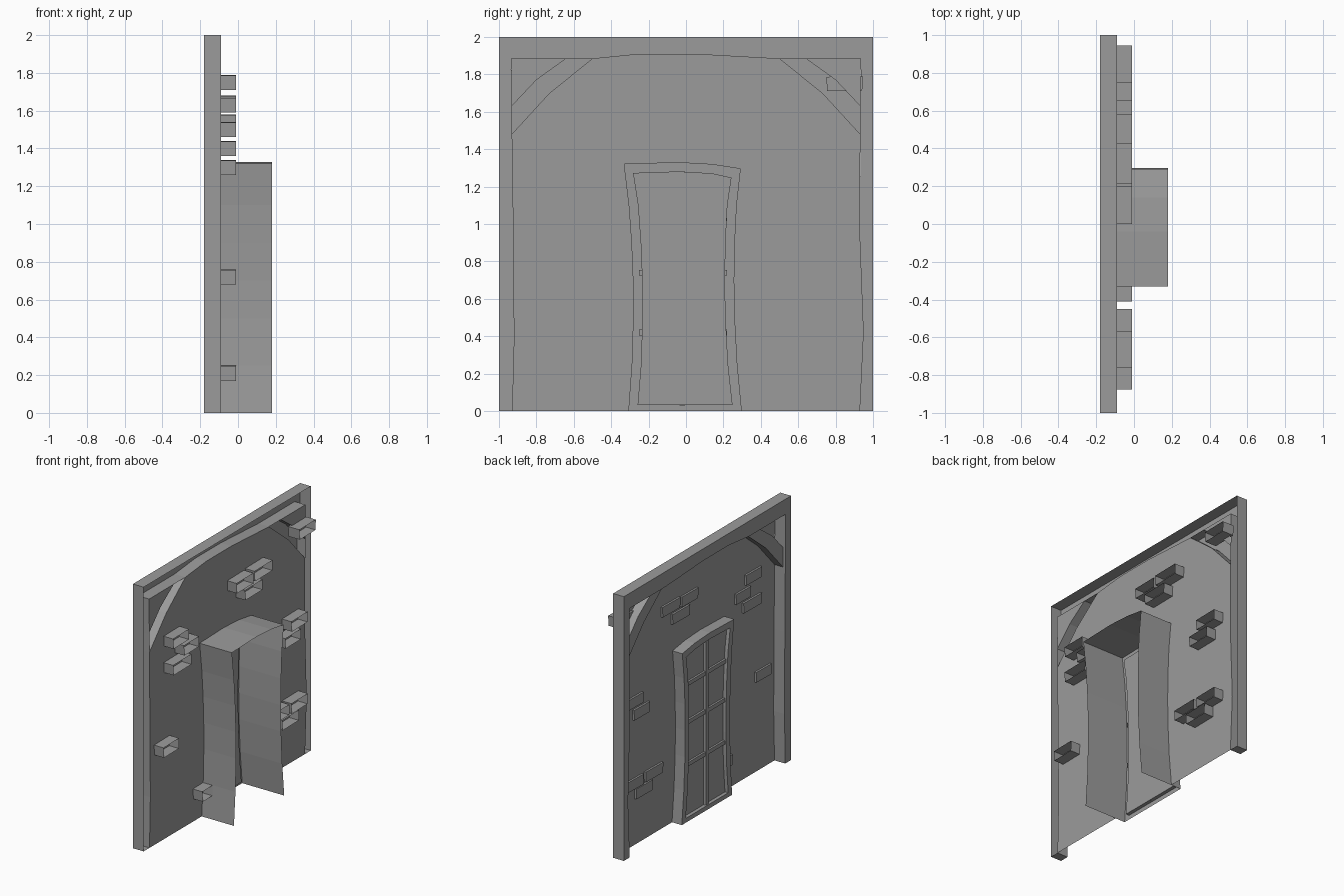
import bpy

if "Cube" in bpy.data.objects:
    bpy.data.objects.remove(bpy.data.objects["Cube"])

FRONT, BACK = -0.18, -0.09   # frame face and wall plane
CASING = -0.172              # door casing face

grey = bpy.data.materials.new("dark_grey")
grey.diffuse_color = (0.33, 0.33, 0.33, 1)
grey.use_nodes = True
grey.node_tree.nodes["Principled BSDF"].inputs["Base Color"].default_value = grey.diffuse_color


def make(name, verts, faces):
    me = bpy.data.meshes.new(name)
    me.from_pydata(verts, [], faces)
    me.validate()
    me.materials.append(grey)
    ob = bpy.data.objects.new(name, me)
    bpy.context.collection.objects.link(ob)
    return ob


def ccw(pts):
    area = sum(a[0] * b[1] - b[0] * a[1] for a, b in zip(pts, pts[1:] + pts[:1]))
    return pts if area > 0 else pts[::-1]


def panel(name, pts, x):
    """Flat outline in (y, z) facing -x."""
    return make(name, [(x, y, z) for y, z in ccw(pts)[::-1]], [tuple(range(len(pts)))])


def shell(name, pts, x0, x1):
    """Outline in (y, z) with a face at x0 and sides to x1, open at the back."""
    pts = ccw(pts)
    n = len(pts)
    verts = [(x0, y, z) for y, z in pts] + [(x1, y, z) for y, z in pts]
    faces = [tuple(range(n))[::-1]]
    faces += [(i, (i + 1) % n, n + (i + 1) % n, n + i) for i in range(n)]
    return make(name, verts, faces)


def ring(name, outer, inner, x0, x1):
    """Flat border between two matching outlines, its inner edge returned to x1."""
    n = len(outer)
    verts = [(x, y, z) for x, loop in ((x0, outer), (x0, inner), (x1, inner)) for y, z in loop]
    faces = []
    for i in range(n):
        j = (i + 1) % n
        faces += [(j, i, n + i, n + j), (n + j, n + i, 2 * n + i, 2 * n + j)]
    return make(name, verts, faces)


def rect(y0, y1, z0, z1):
    return [(y0, z0), (y1, z0), (y1, z1), (y0, z1)]


# Timber frame: crooked posts and a bowed top beam, hollow at the back
opening = [(-0.93, 0), (-0.92, 0.38), (-0.925, 1), (-0.935, 1.885), (-0.5, 1.885),
           (-0.25, 1.91), (0.05, 1.91), (0.5, 1.885), (0.935, 1.885),
           (0.93, 0.95), (0.95, 0.42), (0.93, 0)]
shell("timber_frame", [(-1, 0)] + opening + [(1, 0), (1, 2), (-1, 2)], FRONT, BACK)


# Door outline: gently waisted sides and a bowed, uneven top
def door_outline(inset):
    def waist(z):
        return 1 - ((z - 0.7) / 0.65) ** 2
    levels = [0, 0.25, 0.5, 0.7, 0.9, 1.1]
    right = [(0.29 - 0.035 * waist(z) - inset, z) for z in levels]
    left = [(-0.315 - 0.015 * (z - 0.65) / 0.65 + 0.035 * waist(z) + inset, z) for z in levels]
    right[0], left[0] = (right[0][0], inset * 0.7), (left[0][0], inset * 0.7)
    top = [(0.29 - inset, 1.295 - inset), (0.14, 1.318 - inset), (-0.04, 1.328 - inset),
           (-0.33 + inset, 1.32 - inset)]
    return right + top + left[::-1]


door, glass = door_outline(0), door_outline(0.047)

# Plaster wall below the braces, notched around the door
wall = [(-0.93, 0), (-0.92, 0.38), (-0.925, 1), (-0.932, 1.48), (-0.73, 1.7), (-0.5, 1.885),
        (-0.25, 1.91), (0.05, 1.91), (0.5, 1.885), (0.73, 1.7), (0.932, 1.48),
        (0.93, 0.95), (0.95, 0.42), (0.93, 0)]
panel("wall", wall + door, BACK)

# Curved corner braces and the wall corners above them
for side, s in (("left", -1), ("right", 1)):
    low = [(0.932, 1.48), (0.73, 1.7), (0.5, 1.885)]
    high = [(0.64, 1.885), (0.8, 1.77), (0.932, 1.63)]
    shell("brace_" + side, [(s * y, z) for y, z in low + high], -0.16, BACK)
    panel("wall_corner_" + side, [(s * y, z) for y, z in high + [(0.935, 1.885)]], BACK)

# Door casing, glass and the deep lining, open at the back and the bottom
ring("door_casing", door, glass, CASING, -0.145)
panel("door_glass", glass, -0.145)
n = len(door)
lining = make("door_lining", [(x, y, z) for x in (CASING, 0.18) for y, z in door],
              [(i, i + 1, n + i + 1, n + i) for i in range(n - 1)])

# Glazing bars
shell("glazing_bar_upright", rect(-0.035, -0.005, 0.03, 1.28), -0.163, -0.145)
for i, z in enumerate((0.42, 0.74, 1.03)):
    shell(f"glazing_bar_{i}", rect(-0.25, 0.22, z - 0.015, z + 0.015), -0.16, -0.145)

# Exposed bricks pushed through the wall: y range and lower edge
bricks = [(-0.76, -0.57, 1.46), (-0.63, -0.45, 1.36), (-0.76, -0.54, 1.26),
          (-0.875, -0.69, 0.68), (-0.41, -0.29, 0.17),
          (0, 0.2, 1.59), (0.215, 0.43, 1.6), (0.1, 0.31, 1.5),
          (0.655, 0.85, 1.05), (0.58, 0.77, 0.95),
          (0.655, 0.85, 0.43), (0.545, 0.745, 0.345), (0.42, 0.63, 0.43),
          (0.75, 0.945, 1.71)]
for i, (y0, y1, z) in enumerate(bricks):
    pts = [(y0 + 0.005, z), (y1 - 0.003, z + 0.003), (y1, z + 0.08), (y0, z + 0.077)]
    shell(f"brick_{i:02d}", pts, -0.105, -0.01)
